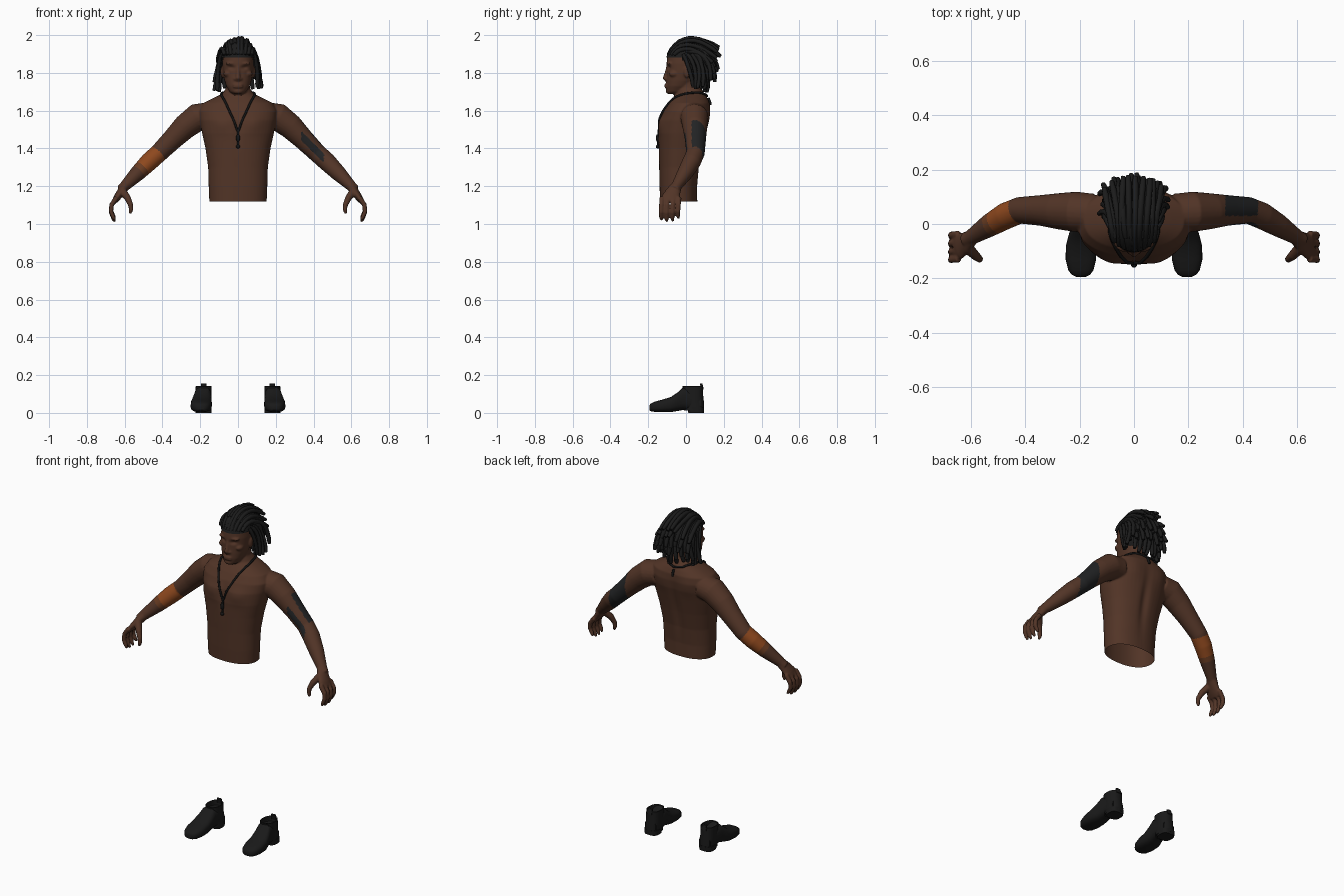
import bpy, bmesh, math, random
from mathutils import Vector
from mathutils.bvhtree import BVHTree

if "Cube" in bpy.data.objects:
    bpy.data.objects.remove(bpy.data.objects["Cube"])

random.seed(4)


def mat(name, r, g, b):
    m = bpy.data.materials.new(name)
    m.diffuse_color = (r, g, b, 1)
    m.use_nodes = True
    m.node_tree.nodes["Principled BSDF"].inputs["Base Color"].default_value = m.diffuse_color
    return m


SKIN = mat("brown skin", 0.085, 0.035, 0.020)
ORANGE = mat("orange paint", 0.27, 0.065, 0.013)
RUST = mat("faded orange", 0.14, 0.045, 0.016)
BAND = mat("charcoal band", 0.016, 0.017, 0.018)
HAIR = mat("black hair", 0.011, 0.011, 0.011)
CORD = mat("black cord", 0.007, 0.007, 0.007)
LEATHER = mat("black leather", 0.010, 0.010, 0.010)


def loft(bm, rings):
    rows = [[bm.verts.new(p) for p in r] for r in rings]
    n = len(rows[0])
    for a, b in zip(rows, rows[1:]):
        for i in range(n):
            bm.faces.new((a[i], a[(i + 1) % n], b[(i + 1) % n], b[i]))
    bm.faces.new(rows[0][::-1])
    bm.faces.new(rows[-1])


def oval(n, e=2.0):
    out = []
    for i in range(n):
        c, s = math.cos(2 * math.pi * i / n), math.sin(2 * math.pi * i / n)
        out.append((math.copysign(abs(c) ** (2 / e), c), math.copysign(abs(s) ** (2 / e), s)))
    return out


def stack(bm, rows, e=2.0, cx=0, n=32):
    """Horizontal sections: height, half width, front y, back y."""
    loft(bm, [[(cx + rx * c, (f + b) / 2 + (b - f) / 2 * s, z) for c, s in oval(n, e)]
              for z, rx, f, b in rows])


def tube(bm, pts, n=12, wide=(0, 1, 0)):
    """Path points: x, y, z, radius along the wide direction, other radius."""
    P = [Vector(p[:3]) for p in pts]
    rings = []
    for i, p in enumerate(pts):
        t = (P[min(i + 1, len(P) - 1)] - P[max(i - 1, 0)]).normalized()
        a = Vector(wide) - t * t.dot(Vector(wide))
        if a.length < 0.05:
            a = t.orthogonal()
        a.normalize()
        b = t.cross(a)
        rings.append([P[i] + a * c * p[3] + b * s * p[-1] for c, s in oval(n)])
    loft(bm, rings)


def ball(bm, c, r):
    vs = bmesh.ops.create_uvsphere(bm, u_segments=16, v_segments=10, radius=1)["verts"]
    for v in vs:
        v.co = Vector([c[k] + v.co[k] * r[k] for k in range(3)])


def make(name, bm, *mats, angle=60):
    bmesh.ops.recalc_face_normals(bm, faces=bm.faces)
    me = bpy.data.meshes.new(name)
    bm.to_mesh(me)
    ob = bpy.data.objects.new(name, me)
    bpy.context.collection.objects.link(ob)
    for m in mats:
        me.materials.append(m)
    bpy.ops.object.select_all(action='DESELECT')
    ob.select_set(True)
    bpy.context.view_layer.objects.active = ob
    bpy.ops.object.shade_smooth_by_angle(angle=math.radians(angle))
    return ob


# ---- body: torso, neck, head, arms and hands fused into one skin
bm = bmesh.new()
stack(bm, [(1.07, .150, -.135, .06), (1.20, .155, -.140, .06), (1.30, .158, -.142, .07),
           (1.40, .172, -.145, .09), (1.48, .190, -.147, .108), (1.55, .203, -.138, .123),
           (1.60, .208, -.118, .128), (1.64, .185, -.092, .126), (1.665, .135, -.072, .115),
           (1.69, .082, -.052, .10), (1.72, .063, -.045, .075), (1.80, .058, -.04, .065)], 2.3, n=48)
stack(bm, [(1.688, .026, -.094, -.03), (1.70, .044, -.103, 0), (1.73, .062, -.105, .03),
           (1.76, .072, -.104, .06), (1.80, .080, -.102, .085), (1.85, .083, -.103, .095),
           (1.90, .078, -.098, .09), (1.94, .060, -.07, .07), (1.96, .03, -.03, .03)], 2.2, n=40)
tube(bm, [(0, -.094, 1.84, .009), (0, -.103, 1.80, .010), (0, -.111, 1.772, .013), (0, -.10, 1.762, .012)], wide=(1, 0, 0))
for z, r in ((1.737, .006), (1.726, .007)):
    ball(bm, (0, -.104, z), (.027, .011, r))
ball(bm, (0, -.093, 1.703), (.025, .014, .014))
for s in (-1, 1):
    ball(bm, (.015 * s, -.102, 1.768), (.009, .010, .008))
    ball(bm, (.034 * s, -.086, 1.850), (.032, .016, .009))
    ball(bm, (.055 * s, -.062, 1.795), (.022, .028, .018))
    ball(bm, (.083 * s, .005, 1.805), (.010, .018, .032))
    # arm, then palm
    tube(bm, [(s * x, y, z, r) for x, y, z, r in
              ((.15, .04, 1.575, .070), (.215, .045, 1.565, .074), (.28, .047, 1.515, .066),
               (.345, .05, 1.45, .056), (.42, .05, 1.375, .049), (.47, .03, 1.33, .049),
               (.53, -.005, 1.27, .042), (.60, -.05, 1.20, .028), (.62, -.06, 1.18, .026))], 24)
    tube(bm, [(s * x, y, z, a, b) for x, y, z, a, b in
              ((.59, -.045, 1.21, .027, .026), (.615, -.065, 1.175, .038, .023),
               (.64, -.082, 1.14, .048, .019), (.655, -.084, 1.118, .046, .014))], 20)
    # fingers and thumb
    for k, y in enumerate((-.038, -.068, -.099, -.128)):
        d = (.016, .002, 0, .008)[k]
        tube(bm, [(s * .643, y, 1.14, .014), (s * .670, y - .002, 1.10, .013),
                  (s * .672, y - .004, 1.06 + d / 2, .012), (s * .660, y - .004, 1.028 + d, .011),
                  (s * .652, y - .002, 1.012 + d, .007)], 10)
    tube(bm, [(s * .612, -.085, 1.175, .022), (s * .583, -.115, 1.135, .018), (s * .568, -.128, 1.10, .014),
              (s * .566, -.13, 1.075, .012), (s * .572, -.13, 1.055, .008)], 10)
body = make("body", bm)
rm = body.modifiers.new("fuse", 'REMESH')
rm.mode, rm.voxel_size = 'VOXEL', 0.005
sm = body.modifiers.new("soften", 'SMOOTH')
sm.iterations = 4
fused = body.evaluated_get(bpy.context.evaluated_depsgraph_get())
bm = bmesh.new()
bm.from_mesh(fused.to_mesh())
bpy.data.objects.remove(body)

# sculpted hollows and muscles: centre, size, push
DENTS = [((.034, -.10, 1.828), (.018, .04, .010), (0, .011, 0)),
         ((.085, -.13, 1.53), (.055, .05, .045), (0, -.010, 0)),
         ((0, -.14, 1.50), (.02, .05, .08), (0, .006, 0)),
         ((0, .10, 1.40), (.025, .06, .16), (0, -.012, 0)),
         ((.09, .12, 1.58), (.05, .05, .06), (0, .006, 0))]
for v in bm.verts:
    for c, w, push in DENTS:
        q = sum(((p - a) / b) ** 2 for p, a, b in zip((abs(v.co.x) if c[0] else v.co.x, v.co.y, v.co.z), c, w))
        if q < 8:
            v.co += Vector(push) * math.exp(-q)

# open waist
low = [f for f in bm.faces if abs(f.calc_center_median().x) < .25]
geom = low + list({e for f in low for e in f.edges}) + list({v for f in low for v in f.verts})
bmesh.ops.bisect_plane(bm, geom=geom, plane_co=(0, 0, 1.12), plane_no=(0, 0, -1), clear_outer=True)

# painted forearm on one side, dark elbow band on the other
elbow, wrist = Vector((-.42, .05, 1.375)), Vector((-.60, -.05, 1.20))
axis = wrist - elbow
for f in bm.faces:
    c = f.calc_center_median()
    f.material_index = 0
    if c.x < -.33:
        t = (c - elbow).dot(axis) / axis.length_squared
        f.material_index = 1 if .03 < t < .47 else 2 if .47 <= t < .58 else 0
    elif .335 < c.x < .455:
        mid = 1.45 - (c.x - .345)
        if c.y > .03 or abs(c.z - mid - .008) < .025:
            f.material_index = 3
skin_tree = BVHTree.FromBMesh(bm)
make("body", bm, SKIN, ORANGE, RUST, BAND)

# ---- necklace draped on the skin
half = [(0, -.15, 1.49), (.03, -.13, 1.56), (.06, -.10, 1.63), (.09, -.03, 1.685),
        (.085, .05, 1.70), (.05, .10, 1.69), (0, .115, 1.68)]


def drape(path, r):
    out = []
    for a, b in zip(path, path[1:]):
        for k in range(6):
            co, no, _, _ = skin_tree.find_nearest(Vector(a).lerp(Vector(b), k / 5 * .999))
            if not out or (co + no * .004 - Vector(out[-1][:3])).length > .004:
                out.append((*(co + no * .004), r))
    return out


bm = bmesh.new()
for s in (-1, 1):
    tube(bm, drape([(s * x, y, z) for x, y, z in half], .006), 8, (0, 0, 1))
tube(bm, drape([(0, -.15, 1.495), (0, -.15, 1.40)], .006), 8, (1, 0, 0))
tube(bm, drape([(0, .13, 1.675), (0, .13, 1.63)], .007), 8, (1, 0, 0))
for z, h in ((1.455, .020), (1.41, .010)):
    ball(bm, (0, -.151, z), (.011, .009, h))
make("necklace", bm, CORD)

# ---- scalp under the locks
bm = bmesh.new()
bmesh.ops.create_uvsphere(bm, u_segments=32, v_segments=24, radius=1)
for v in bm.verts:
    v.co = Vector((v.co.x * .092, v.co.y * .108, 1.85 + v.co.z * .125))
bald = [f for f in bm.faces if (lambda c: c.z < 1.885 - .5 * max(0, c.y + .05) and c.y < .025 or c.z < 1.76)
        (f.calc_center_median())]
bmesh.ops.delete(bm, geom=bald, context='FACES')
make("scalp", bm, HAIR)

# ---- locks: each runs root, middle, tip
bm = bmesh.new()


def lock(root, mid, tip, r=.0115):
    j = lambda p, a: Vector(p) + Vector([random.uniform(-a, a) for _ in range(3)])
    a, m, b = Vector(root), j(mid, .005), j(tip, .013)
    ctrl = m * 2 - (a + b) / 2
    pts = []
    for i in range(11):
        t = i / 10
        p = a * (1 - t) ** 2 + ctrl * 2 * t * (1 - t) + b * t * t
        pts.append((*p, r * (.8 if i in (0, 10) else 1 + .08 * (i % 2))))
    tube(bm, pts, 7, (1, 0, 0))


ROWS = [(9, lambda u: ((.072 * u, -.095 + .03 * u * u, 1.895), (.085 * u, .02, 1.982 - .055 * u * u),
                       (.10 * u, .172 - .03 * u * u, 1.93 - .07 * u * u))),
        (8, lambda u: ((.07 * u, -.05, 1.955 - .04 * u * u), (.088 * u, .06, 1.970 - .06 * u * u),
                       (.105 * u, .172 - .03 * u * u, 1.88 - .07 * u * u))),
        (9, lambda u: ((.075 * u, .0, 1.955 - .04 * u * u), (.10 * u, .10, 1.935 - .06 * u * u),
                       (.115 * u, .162 - .04 * u * u, 1.82 - .06 * u * u))),
        (9, lambda u: ((.08 * u, .04, 1.93 - .04 * u * u), (.10 * u, .122 - .05 * u * u, 1.87),
                       (.11 * u, .145 - .06 * u * u, 1.765))),
        (8, lambda u: ((.08 * u, .07, 1.88), (.095 * u, .115 - .05 * u * u, 1.81),
                       (.10 * u, .105 - .04 * u * u, 1.71)))]
for count, path in ROWS:
    for i in range(count):
        lock(*path(2 * i / (count - 1) - 1))
for s in (-1, 1):
    for k in range(4):
        y = .015 + .022 * k
        lock((s * .085, y - .03, 1.90), (s * .103, y + .005, 1.82), (s * (.112 + .006 * (k % 2)), y + .012, 1.715), .0105)
make("hair_locks", bm, HAIR)

# ---- ankle boots
for side, s in (("left", 1), ("right", -1)):
    bm = bmesh.new()
    # foot, swept from toe to heel
    loft(bm, [[(s * (cx + hw * c), y, (z0 + z1) / 2 + (z1 - z0) / 2 * q) for c, q in oval(24, 2.8)]
              for y, cx, hw, z0, z1 in
              ((-.194, .195, .018, .014, .040), (-.186, .195, .034, .009, .050), (-.17, .195, .046, .006, .058),
               (-.13, .195, .056, .004, .069), (-.08, .194, .056, .004, .084), (-.045, .190, .051, .010, .108),
               (-.015, .186, .046, .016, .136), (.03, .182, .043, .014, .12), (.08, .182, .038, .012, .08))])
    # heel block and hollow ankle shaft
    stack(bm, [(0, .042, .012, .094), (.03, .044, .010, .096)], 3, s * .183)
    stack(bm, [(.012, .043, -.01, .096), (.05, .043, -.012, .096), (.10, .043, -.016, .090), (.14, .042, -.02, .090),
               (.142, .039, -.017, .087), (.11, .038, -.014, .085)], 2.3, s * .182)
    # pull tab
    stack(bm, [(.125, .016, .080, .094), (.155, .014, .073, .087)], 4, s * .182, 16)
    make(side + "_boot", bm, LEATHER, angle=40)
